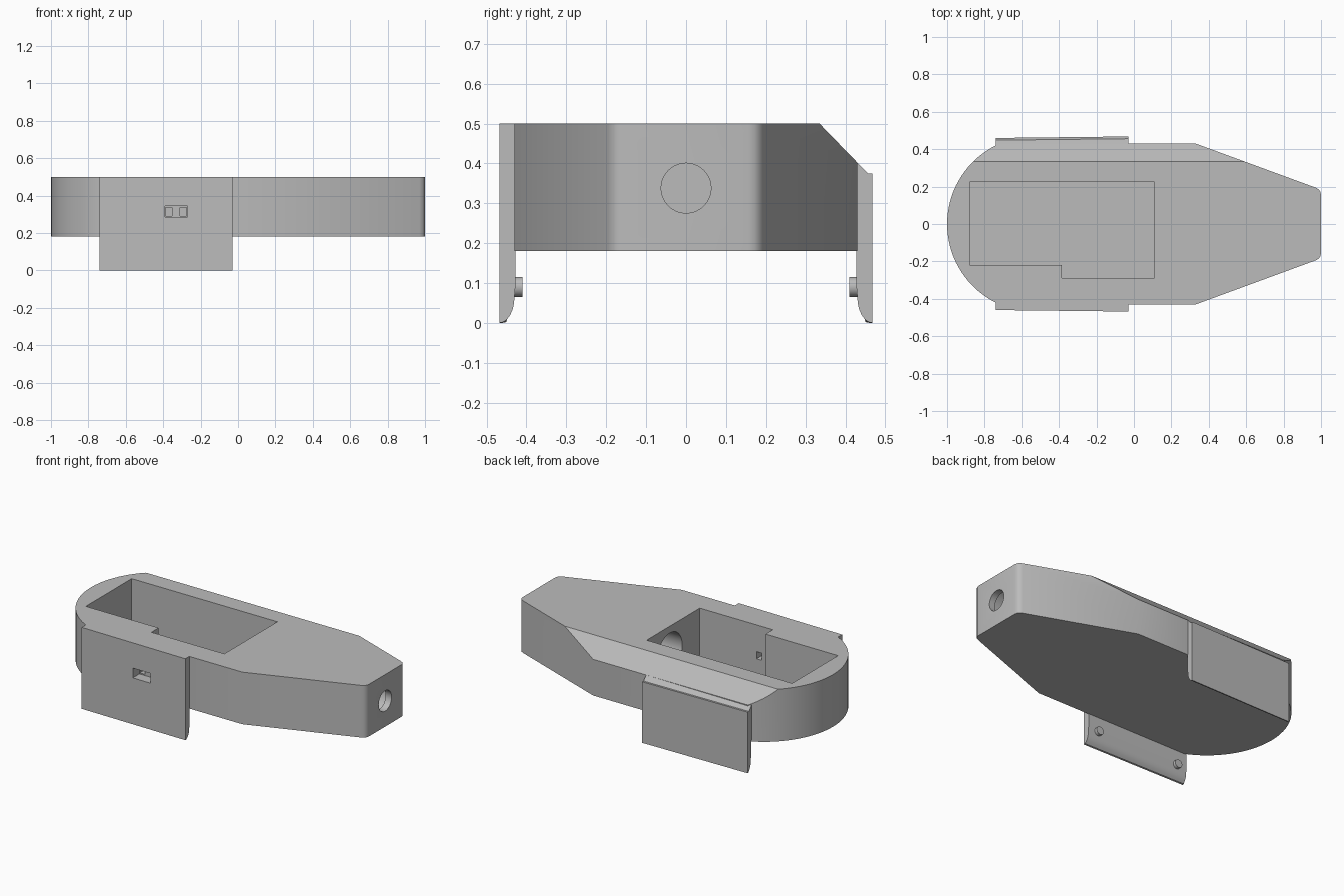
import bpy, bmesh, math
from mathutils import Matrix, Vector

cube = bpy.data.objects.get("Cube")
if cube:
    bpy.data.objects.remove(cube, do_unlink=True)

grey = bpy.data.materials.new("plain grey")
grey.use_nodes = True
grey.diffuse_color = (0.5, 0.5, 0.5, 1)
grey.node_tree.nodes["Principled BSDF"].inputs["Base Color"].default_value = (0.5, 0.5, 0.5, 1)


def prism(name, points, shift):
    """Extrude a closed loop of 3D points along a vector."""
    bm = bmesh.new()
    face = bm.faces.new([bm.verts.new(p) for p in points])
    ext = bmesh.ops.extrude_face_region(bm, geom=[face])
    verts = [g for g in ext["geom"] if isinstance(g, bmesh.types.BMVert)]
    bmesh.ops.translate(bm, verts=verts, vec=Vector(shift))
    bmesh.ops.recalc_face_normals(bm, faces=bm.faces)
    return finish(name, bm)


def finish(name, bm):
    mesh = bpy.data.meshes.new(name)
    bm.to_mesh(mesh)
    bm.free()
    mesh.materials.append(grey)
    obj = bpy.data.objects.new(name, mesh)
    bpy.context.collection.objects.link(obj)
    return obj


def box(name, x0, x1, y0, y1, z0, z1):
    loop = [(x0, y0, z0), (x1, y0, z0), (x1, y1, z0), (x0, y1, z0)]
    return prism(name, loop, (0, 0, z1 - z0))


def rod(name, start, end, radius):
    a, b = Vector(start), Vector(end)
    turn = (b - a).to_track_quat("Z", "Y").to_matrix().to_4x4()
    bm = bmesh.new()
    bmesh.ops.create_cone(bm, cap_ends=True, segments=40, radius1=radius, radius2=radius,
                          depth=(b - a).length, matrix=Matrix.Translation((a + b) / 2) @ turn)
    return finish(name, bm)


def combine(target, other, operation):
    """Apply a boolean and remove the helper."""
    mod = target.modifiers.new("boolean", "BOOLEAN")
    mod.operation, mod.solver, mod.object = operation, "EXACT", other
    bpy.context.view_layer.objects.active = target
    bpy.ops.object.modifier_apply(modifier=mod.name)
    bpy.data.objects.remove(other, do_unlink=True)


BOTTOM, TOP, SIDE = 0.18, 0.5, 0.43

# Body outline: rounded tail, straight flanks, tapered nose with soft corners
half = [(1, 0.155), (0.997, 0.172), (0.987, 0.186), (0.97, 0.195), (0.33, SIDE)]
tail_r = 0.47
start = math.pi - math.asin(SIDE / tail_r)
steps = 18
for i in range(steps + 1):
    a = start + (math.pi - start) * i / steps
    half.append((tail_r - 1 + tail_r * math.cos(a), tail_r * math.sin(a)))
outline = half + [(x, -y) for x, y in reversed(half[:-1])]
body = prism("body", [(x, y, BOTTOM) for x, y in outline], (0, 0, TOP - BOTTOM))

# Sloped back edge
wedge = [(-1.2, 0.335, TOP), (-1.2, 0.535, 0.294), (-1.2, 0.6, 0.6), (-1.2, 0.335, 0.6)]
combine(body, prism("slope_cutter", wedge, (2.4, 0, 0)), "DIFFERENCE")

# Side plates with curved lower lips, hanging below the body
lip = [(0.468 - 0.038 * math.sin(t * math.pi / 12), 0.065 * (1 - math.cos(t * math.pi / 12)))
       for t in range(7)]
caps = {-1: [(0.40, TOP), (0.468, TOP)], 1: [(0.40, 0.433), (0.456, 0.375), (0.468, 0.375)]}
for side, cap in caps.items():
    profile = lip + [(SIDE - 0.003, 0.1), (SIDE - 0.003, 0.19), (0.40, 0.19)] + cap
    plate = prism("side_plate", [(-0.03, side * y, z) for y, z in profile], (-0.71, 0, 0))
    # The outer face leans in slightly toward the tail
    for v in plate.data.vertices:
        if v.co.x < -0.5 and abs(v.co.y) > 0.45:
            v.co.y -= side * 0.008
    combine(body, plate, "UNION")
    for x in (-0.67, -0.10):
        peg = rod("peg", (x, side * 0.45, 0.09), (x, side * 0.41, 0.09), 0.025)
        combine(body, peg, "UNION")

# Open pocket with a stepped front wall
FLOOR = 0.2
pocket = [(-0.88, 0.225), (-0.88, -0.22), (-0.385, -0.22), (-0.385, -0.29),
          (0.11, -0.29), (0.11, 0.225)]
combine(body, prism("pocket_cutter", [(x, y, FLOOR) for x, y in pocket], (0, 0, 0.4)),
        "DIFFERENCE")

# Wide bore from the pocket to the nose, ending in a narrower opening
combine(body, rod("bore_cutter", (0.05, 0, 0.338), (0.96, 0, 0.338), 0.12), "DIFFERENCE")
combine(body, rod("nose_cutter", (0.9, 0, 0.338), (1.1, 0, 0.338), 0.0625), "DIFFERENCE")

# Port in the front plate: shallow recess, one blind and one open square hole
combine(body, box("port_cutter", -0.39, -0.27, -0.6, -0.40, 0.285, 0.345), "DIFFERENCE")
combine(body, box("blind_cutter", -0.387, -0.353, -0.5, -0.32, 0.292, 0.336), "DIFFERENCE")
combine(body, box("open_cutter", -0.309, -0.275, -0.5, -0.25, 0.292, 0.336), "DIFFERENCE")

bpy.ops.object.select_all(action="DESELECT")
body.select_set(True)
bpy.context.view_layer.objects.active = body
bpy.ops.object.shade_smooth_by_angle(angle=math.radians(30))
